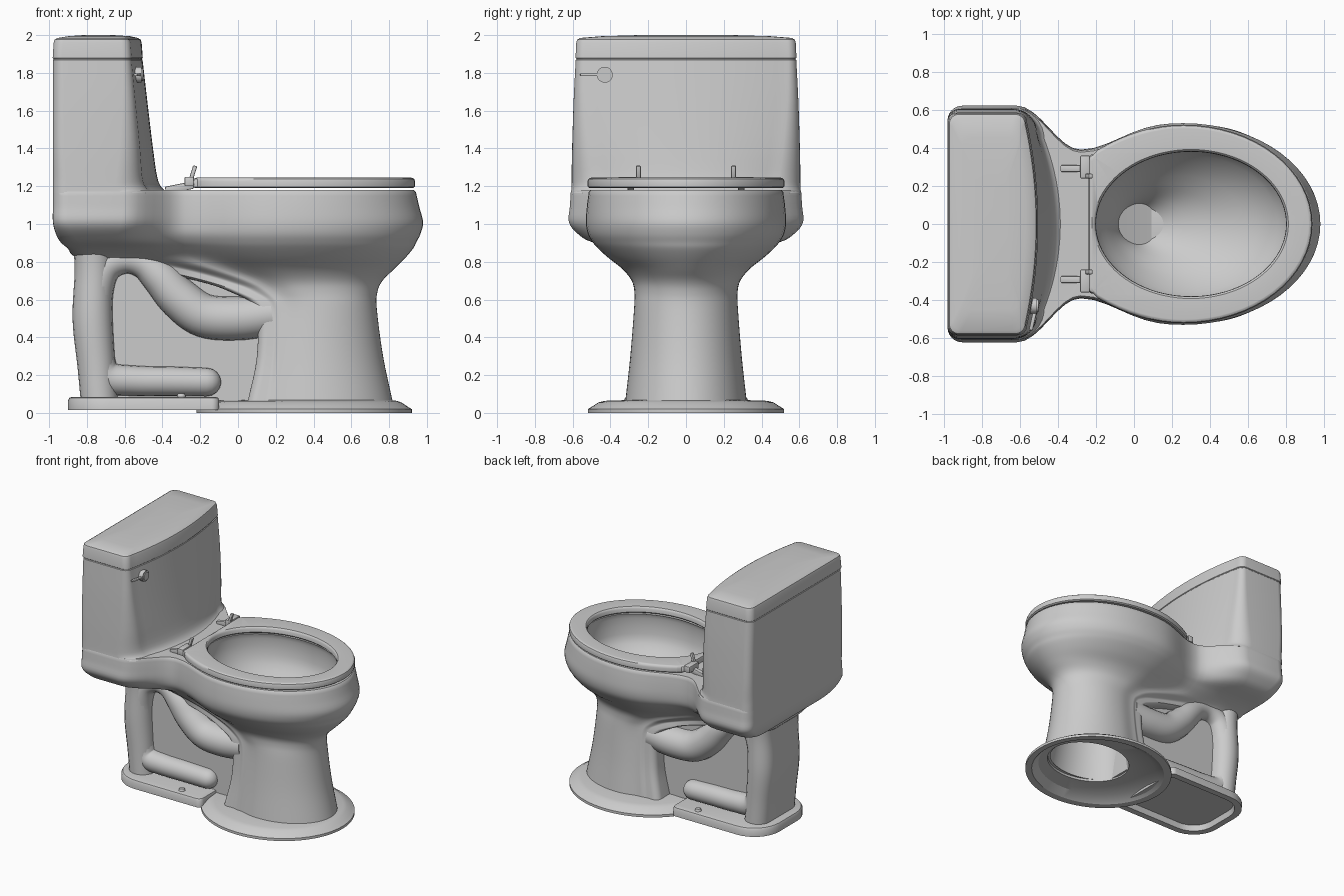
import bpy, bmesh
from math import sin, cos, pi, radians, sqrt
from mathutils import Vector, Matrix

if "Cube" in bpy.data.objects:
    bpy.data.objects.remove(bpy.data.objects["Cube"])


def finish(name, bm, angle=35):
    bmesh.ops.recalc_face_normals(bm, faces=bm.faces)
    me = bpy.data.meshes.new(name)
    bm.to_mesh(me)
    bm.free()
    ob = bpy.data.objects.new(name, me)
    bpy.context.collection.objects.link(ob)
    bpy.ops.object.select_all(action='DESELECT')
    ob.select_set(True)
    bpy.context.view_layer.objects.active = ob
    bpy.ops.object.shade_smooth_by_angle(angle=radians(angle))
    return ob


def loft(name, rings, start=True, end=True, closed=False, angle=35):
    """Skin a list of equal-length closed rings."""
    bm = bmesh.new()
    rows = [[bm.verts.new(p) for p in r] for r in rings]
    n = len(rows[0])
    pairs = list(zip(rows, rows[1:])) + ([(rows[-1], rows[0])] if closed else [])
    for a, b in pairs:
        for i in range(n):
            j = (i + 1) % n
            bm.faces.new((a[i], a[j], b[j], b[i]))
    if not closed:
        if start:
            bm.faces.new(rows[0])
        if end:
            bm.faces.new(rows[-1])
    return finish(name, bm, angle)


def spline(keys, n):
    """Catmull-Rom through tuples of any length."""
    k = [Vector(t) for t in keys]
    k = [2 * k[0] - k[1]] + k + [2 * k[-1] - k[-2]]
    out = []
    for a, b, c, d in zip(k, k[1:], k[2:], k[3:]):
        for s in range(n):
            t = s / n
            out.append(0.5 * (2 * b + (c - a) * t + (2 * a - 5 * b + 4 * c - d) * t * t
                              + (3 * b - a - 3 * c + d) * t ** 3))
    return out + [k[-2]]


def mirror_ring(half, z):
    full = half + [(x, -y) for x, y in half[-2:0:-1]]
    return [(x, y, z) for x, y in full]


def bowl_ring(z, F, B, e, ex, w, wx, t, tx, r, egg=False):
    """Egg front, waist, then squarish back."""
    h = [(ex + (F - ex) * cos(a), e * sin(a)) for a in (pi / 2 * i / 16 for i in range(16))]
    h[0] = (F, 0)
    for i in range(8):
        u = i / 8
        f = u ** 2 if egg else (1 - cos(pi * u ** 1.3)) / 2
        h.append((ex + (wx - ex) * u, e + (w - e) * f))
    for i in range(8):
        u = i / 8
        f = u if egg else (1 - cos(pi * u)) / 2
        h.append((wx + (tx - wx) * u, w + (t - w) * f))
    h.append((tx, t))
    for i in range(7):
        a = pi / 2 * i / 6
        h.append((B + r - r * sin(a), t - r + r * cos(a)))
    h += [(B, (t - r) * k) for k in (.66, .33, 0)]
    return mirror_ring(h, z)


def box_ring(z, xb, xf, hw, rb, rf, bow):
    """Rounded box with a bowed front."""
    h = [(xf - bow * (y / hw) ** 2, y) for y in ((hw - rf) * i / 10 for i in range(10))]
    cx = xf - bow * ((hw - rf) / hw) ** 2 - rf
    for c, r, a0 in (((cx, hw - rf), rf, 0), ((xb + rb, hw - rb), rb, pi / 2)):
        h += [(c[0] + r * cos(a0 + pi / 16 * i), c[1] + r * sin(a0 + pi / 16 * i)) for i in range(9)]
    h.append((xb, 0))
    return mirror_ring(h, z)


def ellipse(z, cx, a, b, n):
    return [(cx + a * cos(2 * pi * i / n), b * sin(2 * pi * i / n), z) for i in range(n)]


def stadium_sweep(name, keys, flat, taper=False):
    """Wide tube along an x-z path; keys are x, z, radius."""
    p = spline(keys, 6)
    if taper:
        d = (p[-1] - p[-2]).normalized()
        x, z, r = p[-1]
        p += [Vector((x + d.x * r * sin(a), z + d.y * r * sin(a), r * cos(a)))
              for a in (pi / 2 * k for k in (.25, .5, .75, .93))]
    rings = []
    for i, q in enumerate(p):
        t = p[min(i + 1, len(p) - 1)] - p[max(i - 1, 0)]
        l = sqrt(t.x ** 2 + t.y ** 2)
        nx, nz = -t.y / l, t.x / l
        ring = []
        for side in (1, -1):
            for k in range(11):
                a = pi * k / 10 + (0 if side > 0 else pi)
                ring.append((q.x + nx * q.z * cos(a), side * flat + q.z * sin(a), q.y + nz * q.z * cos(a)))
        rings.append(ring)
    return loft(name, rings, angle=50)


def box(name, c, size, rot=0, bevel=.006):
    bm = bmesh.new()
    bmesh.ops.create_cube(bm, size=1, matrix=Matrix.Translation(c) @ Matrix.Rotation(rot, 4, 'Y')
                          @ Matrix.Diagonal((*size, 1)))
    bmesh.ops.bevel(bm, geom=bm.edges[:], offset=bevel, segments=2, affect='EDGES', profile=.5)
    return finish(name, bm)


# Bowl body: basin interior, deck, outer skin and pedestal in one loft
levels = [
    (1.168, .942, -.98, .515, .26, .385, -.28, .61, -.61, .08),
    (1.09, .96, -.98, .525, .26, .39, -.28, .615, -.61, .08),
    (1.01, .98, -.98, .53, .26, .39, -.28, .62, -.62, .08),
    (.95, .967, -.965, .52, .26, .38, -.28, .575, -.64, .09),
    (.905, .945, -.94, .495, .26, .35, -.28, .5, -.65, .1),
    (.87, .927, -.9, .465, .26, .31, -.28, .33, -.65, .1),
    (.82, .885, -.84, .41, .27, .255, -.25, .21, -.6, .1),
    (.76, .825, -.5, .335, .28, .24, -.1, .19, -.3, .08),
    (.70, .765, -.22, .288, .32, .24, .06, .2, -.08, .06),
    (.64, .738, -.04, .273, .36, .24, .16, .22, .08, .05),
    (.55, .735, .09, .275, .4, .25, .22, .24, .18, .05),
    (.3, .768, .1, .295, .4, .27, .22, .255, .18, .05),
    (.055, .82, .05, .322, .4, .29, .2, .28, .14, .05)]
outer = [bowl_ring(1.178, .83, -.45, .41, .26, .3, -.27, .33, -.37, .06),
         bowl_ring(1.179, .932, -.97, .505, .26, .377, -.28, .605, -.61, .08)]
outer += [bowl_ring(*v) for v in spline(levels, 4)]
N = len(outer[0])
basin = [(1.178, .3, .52, .4), (1.14, .3, .525, .41), (1.05, .3, .52, .41), (.95, .3, .49, .385),
         (.83, .26, .39, .29), (.73, .17, .26, .18), (.65, .06, .14, .11), (.57, -.03, .085, .08), (.5, -.12, .06, .06)]
inner = [ellipse(*v, N) for v in spline(basin, 3)]
loft("bowl_body", inner[::-1] + outer, end=False)

# Tank with swept front and its lid
tank = [(1.165, -.98, -.37, .608, .07, .16, .16), (1.195, -.98, -.405, .607, .07, .16, .15),
        (1.25, -.98, -.428, .606, .07, .14, .13), (1.4, -.98, -.45, .603, .06, .11, .1),
        (1.65, -.98, -.48, .595, .06, .07, .08), (1.868, -.98, -.505, .584, .06, .05, .07)]
loft("tank", [box_ring(*v) for v in spline(tank, 3)]
     + [box_ring(1.872, -.976, -.509, .58, .055, .05, .07), box_ring(1.885, -.976, -.509, .58, .055, .05, .07)])
lid = [(1.875, -.977, -.508, .581, .05, .05, .07), (1.879, -.981, -.504, .585, .05, .05, .07),
       (1.96, -.976, -.51, .581, .05, .05, .07), (1.976, -.971, -.515, .576, .05, .05, .07),
       (1.985, -.955, -.53, .56, .05, .05, .07), (1.994, -.9, -.57, .45, .05, .05, .04),
       (2.0, -.82, -.66, .25, .05, .05, .01)]
loft("tank_lid", [box_ring(*v) for v in lid])

# Seat ring
def seat_outer(z, d):
    return bowl_ring(z, .938 - d, -.24 + d, .522 - d, .26, .39 - d, -.19, .365 - d, -.215, .02, True)

seat = [seat_outer(1.19, .012), seat_outer(1.197, .002), seat_outer(1.225, 0), seat_outer(1.238, .005),
        seat_outer(1.244, .014), seat_outer(1.245, .02)]
seat += [ellipse(z, .3, .5 + d, .38 + d, N) for z, d in
         ((1.24, .012), (1.235, .006), (1.225, .002), (1.2, 0), (1.19, .01))]
loft("seat", seat, closed=True)

# Seat hinges
for s, side in ((1, "left"), (-1, "right")):
    box(f"hinge_arm_{side}", (-.31, s * .292, 1.192), (.15, .035, .04), -.2)
    box(f"hinge_block_{side}", (-.258, s * .3, 1.225), (.05, .12, .05))
    box(f"hinge_tab_{side}", (-.24, s * .252, 1.265), (.022, .025, .09), .3)

# Flush lever
bm = bmesh.new()
for r, d, x in ((.042, .05, -.535), (.032, .06, -.533)):
    bmesh.ops.create_cone(bm, cap_ends=True, segments=24, radius1=r, radius2=r, depth=d,
                          matrix=Matrix.Translation((x, -.43, 1.79)) @ Matrix.Rotation(pi / 2, 4, 'Y'))
finish("lever_knob", bm)
lever = box("lever_handle", (0, 0, 0), (.02, .12, .014), 0, .004)
lever.location = (-.53, -.5, 1.79)
lever.rotation_euler.z = -.22

# Trapway: S-bend, rear column and recessed web
stadium_sweep("trapway", [
    (.18, .52, .11), (0, .5, .115), (-.18, .515, .115), (-.31, .605, .11), (-.41, .715, .098),
    (-.5, .79, .08), (-.6, .81, .073), (-.7, .77, .085), (-.755, .66, .098), (-.765, .5, .1),
    (-.75, .3, .095), (-.69, .19, .085), (-.55, .17, .08), (-.36, .167, .078), (-.165, .163, .075)], .14, True)
stadium_sweep("rear_column", [(-.765, .92, .11), (-.765, .75, .1), (-.77, .5, .106), (-.75, .25, .1),
                              (-.735, .07, .098)], .143)
bm = bmesh.new()
face = bm.faces.new([bm.verts.new((x, -.13, z)) for x, z in
                     ((.14, .064), (-.76, .07), (-.78, .6), (-.74, .76), (-.6, .85), (-.3, .85), (-.08, .7), (.14, .6))])
ext = bmesh.ops.extrude_face_region(bm, geom=[face])
bmesh.ops.translate(bm, verts=[v for v in ext['geom'] if isinstance(v, bmesh.types.BMVert)], vec=(0, .26, 0))
finish("web_panel", bm)

# Hollow front foot flange
foot = [(.5, .42, .27, .21), (.052, .45, .33, .27), (.042, .37, .46, .40), (.0, .355, .52, .465), (.0, .35, .57, .52),
        (.02, .35, .57, .52), (.035, .35, .545, .495), (.055, .35, .515, .465), (.064, .36, .48, .43), (.07, .43, .33, .25)]
loft("front_foot", [ellipse(*v, 72) for v in foot], end=False, angle=28)

# Rear foot plate, hollow below
plate = [(.06, -.84, -.15, .27, .17, .03), (.015, -.85, -.14, .28, .18, .03), (.015, -.9, -.1, .33, .22, .04),
         (.065, -.9, -.1, .33, .22, .04), (.08, -.893, -.105, .323, .22, .04), (.085, -.875, -.12, .305, .2, .04)]
loft("rear_foot", [box_ring(*v, 0) for v in plate])

# Floor bolt caps
for s, side in ((1, "left"), (-1, "right")):
    bm = bmesh.new()
    bmesh.ops.create_cone(bm, cap_ends=True, segments=20, radius1=.025, radius2=.018, depth=.02,
                          matrix=Matrix.Translation((-.3, s * .275, .092)))
    finish(f"bolt_cap_{side}", bm)
